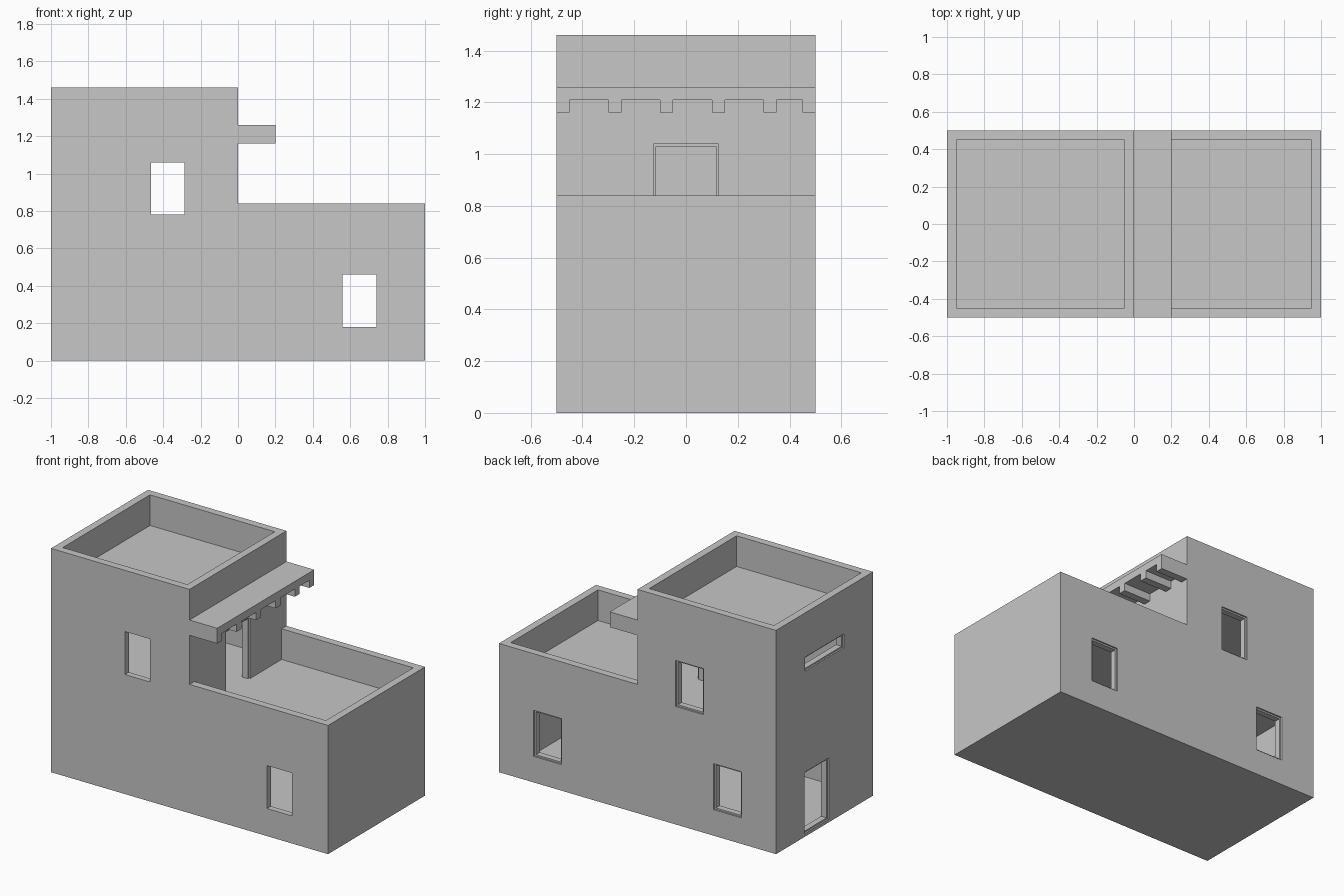
import bpy

if "Cube" in bpy.data.objects:
    bpy.data.objects.remove(bpy.data.objects["Cube"])

# One plain plaster colour for the whole house
plaster = bpy.data.materials.new("plaster_grey")
plaster.diffuse_color = (0.57, 0.57, 0.57, 1)
plaster.use_nodes = True
plaster.node_tree.nodes["Principled BSDF"].inputs["Base Color"].default_value = plaster.diffuse_color


def prism(name, profile, y0, y1):
    """Extrude an x/z profile (counter-clockwise seen from the front) along y."""
    n = len(profile)
    verts = [(x, y, z) for y in (y0, y1) for x, z in profile]
    faces = [tuple(range(n)), tuple(reversed(range(n, 2 * n)))]
    faces += [((i + 1) % n, i, i + n, (i + 1) % n + n) for i in range(n)]
    me = bpy.data.meshes.new(name)
    me.from_pydata(verts, [], faces)
    me.materials.append(plaster)
    ob = bpy.data.objects.new(name, me)
    bpy.context.collection.objects.link(ob)
    return ob


def box(name, x0, x1, y0, y1, z0, z1):
    return prism(name, [(x0, z0), (x1, z0), (x1, z1), (x0, z1)], y0, y1)


# L-shaped house body
house = prism("house_walls", [(-1, 0), (1, 0), (1, .84), (0, .84), (0, 1.46), (-1, 1.46)], -.5, .5)

# Hollow rooms, roof terrace and tower roof well
T = .05
cuts = [
    (-1 + T, 1 - T, -.45, .45, .02, .62),
    (-1 + T, -T, -.45, .45, .64, 1.24),
    (0, 1 - T, -.45, .45, .64, 1.0),
    (-1 + T, -T, -.45, .45, 1.26, 1.6),
]

# Windows, each with a narrow stepped rim: outside on the back, inside on the front
for x, z, sides in ((-.375, .92, (-1, 1)), (.65, .32, (-1, 1)), (-.65, .32, (1,))):
    for s in sides:
        a, b = sorted((s * .43, s * .53))
        cuts.append((x - .09, x + .09, a, b, z - .14, z + .14))
        r0, r1 = (.49, .53) if s > 0 else (-.46, -.43)
        cuts.append((x - .10, x + .10, r0, r1, z - .15, z + .15))

# Left door, left slot window and terrace door, with stepped rims outside
R = .01
for face, inward, y0, y1, z0, z1, rim_low in (
        (-1, 1, -.045, .205, .02, .42, R),
        (-1, 1, -.2, .2, 1.08, 1.17, R),
        (0, -1, -.125, .125, .64, 1.04, 0)):
    a, b = sorted((face - inward * .03, face + inward * .07))
    cuts.append((a, b, y0 + R, y1 - R, z0 + rim_low, z1 - R))
    a, b = sorted((face - inward * .03, face + inward * R))
    cuts.append((a, b, y0, y1, z0, z1))

bpy.context.view_layer.objects.active = house
for c in cuts:
    cutter = box("cutter", *c)
    cutter.hide_render = True
    mod = house.modifiers.new("cut", 'BOOLEAN')
    mod.operation, mod.solver, mod.object = 'DIFFERENCE', 'EXACT', cutter
    bpy.ops.object.modifier_apply(modifier=mod.name)
    bpy.data.objects.remove(cutter)

# Porch roof over the terrace door with its beams
box("porch_roof", 0, .2, -.5, .5, 1.21, 1.26)
for y in (-.5, -.3, -.1, .1, .3, .45):
    box("porch_beam", 0, .2, y, y + .05, 1.16, 1.21)
